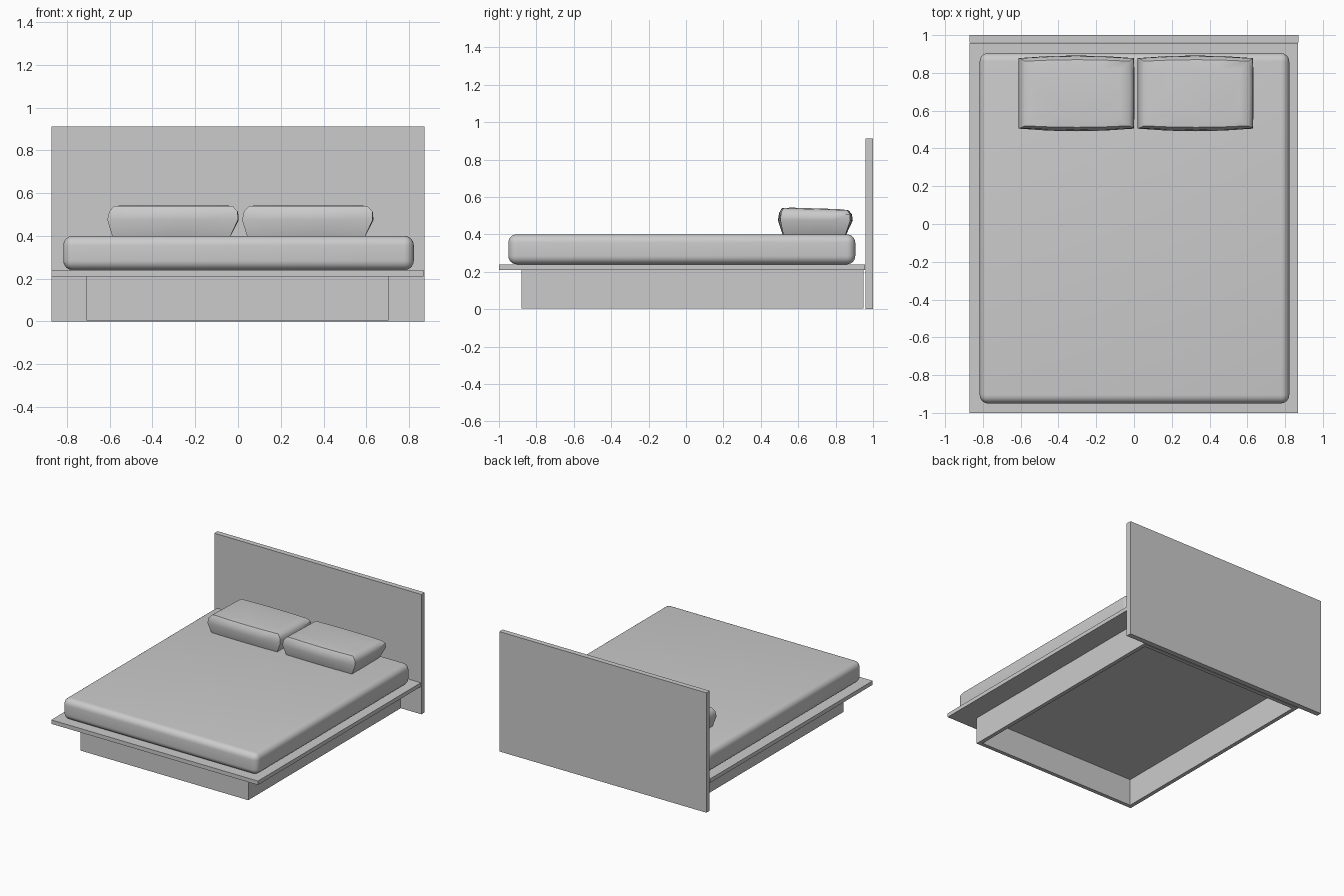
import bpy, bmesh

if "Cube" in bpy.data.objects:
    bpy.data.objects.remove(bpy.data.objects["Cube"])


def finish(name, bm, smooth=None):
    bmesh.ops.recalc_face_normals(bm, faces=bm.faces[:])
    me = bpy.data.meshes.new(name)
    bm.to_mesh(me)
    bm.free()
    ob = bpy.data.objects.new(name, me)
    bpy.context.collection.objects.link(ob)
    if smooth:
        bpy.ops.object.select_all(action='DESELECT')
        ob.select_set(True)
        bpy.context.view_layer.objects.active = ob
        bpy.ops.object.shade_smooth_by_angle(angle=smooth)
    return ob


def box(name, x, y, z, bevel=0.0):
    bm = bmesh.new()
    bmesh.ops.create_cube(bm, size=1)
    for v in bm.verts:
        v.co = [lo + (c + 0.5) * (hi - lo) for c, (lo, hi) in zip(v.co, (x, y, z))]
    if bevel:
        bmesh.ops.bevel(bm, geom=bm.edges[:], offset=bevel, segments=6,
                        profile=0.5, affect='EDGES')
    return finish(name, bm, 0.7 if bevel else None)


# Headboard and platform
box("headboard", (-0.872, 0.872), (0.96, 1.0), (0, 0.912))
box("platform", (-0.872, 0.868), (-1.0, 0.958), (0.21, 0.24))

# Hollow base frame
X0, X1, Y0, Y1, T = -0.708, 0.703, -0.88, 0.95, 0.03
Z = (0.004, 0.21)
box("base_front", (X0, X1), (Y0, Y0 + T), Z)
box("base_back", (X0, X1), (Y1 - T, Y1), Z)
box("base_left", (X0, X0 + T), (Y0 + T, Y1 - T), Z)
box("base_right", (X1 - T, X1), (Y0 + T, Y1 - T), Z)

# Mattress with rounded edges
box("mattress", (-0.817, 0.822), (-0.95, 0.905), (0.24, 0.40), 0.045)


# Pillow: stacked outlines that bulge along the seam, with a softly domed top
def pillow(name, dx):
    # x0, x1, y0, y1, z front, z back, side bulge
    layers = [(-0.588, -0.035, 0.52, 0.853, 0.40, 0.40, 0.004),
              (-0.611, 0.0, 0.505, 0.878, 0.475, 0.475, 0.014),
              (-0.602, -0.002, 0.508, 0.877, 0.515, 0.507, 0.010),
              (-0.578, -0.025, 0.52, 0.862, 0.54, 0.528, 0.008),
              (-0.53, -0.07, 0.56, 0.82, 0.545, 0.533, 0.0)]
    n = 4
    bm = bmesh.new()
    rings = []
    for x0, x1, y0, y1, zf, zb, bulge in layers:
        sides = [((x0, y0), (x1, y0), (0, -1)), ((x1, y0), (x1, y1), (0.25, 0)),
                 ((x1, y1), (x0, y1), (0, 1)), ((x0, y1), (x0, y0), (0, 0))]
        ring = []
        for a, b, out in sides:
            for i in range(n):
                t = i / n
                k = 4 * t * (1 - t) * bulge
                x = a[0] + (b[0] - a[0]) * t + out[0] * k
                y = a[1] + (b[1] - a[1]) * t + out[1] * k
                z = zf + (zb - zf) * (y - 0.5) / 0.39
                ring.append(bm.verts.new((x + dx, y, z)))
        rings.append(ring)
    for lo, hi in zip(rings, rings[1:]):
        for i in range(4 * n):
            j = (i + 1) % (4 * n)
            bm.faces.new((lo[i], lo[j], hi[j], hi[i]))
    bm.faces.new(rings[0])
    bm.faces.new(rings[-1])
    finish(name, bm, 0.75)


pillow("pillow_left", 0.0)
pillow("pillow_right", 0.63)
